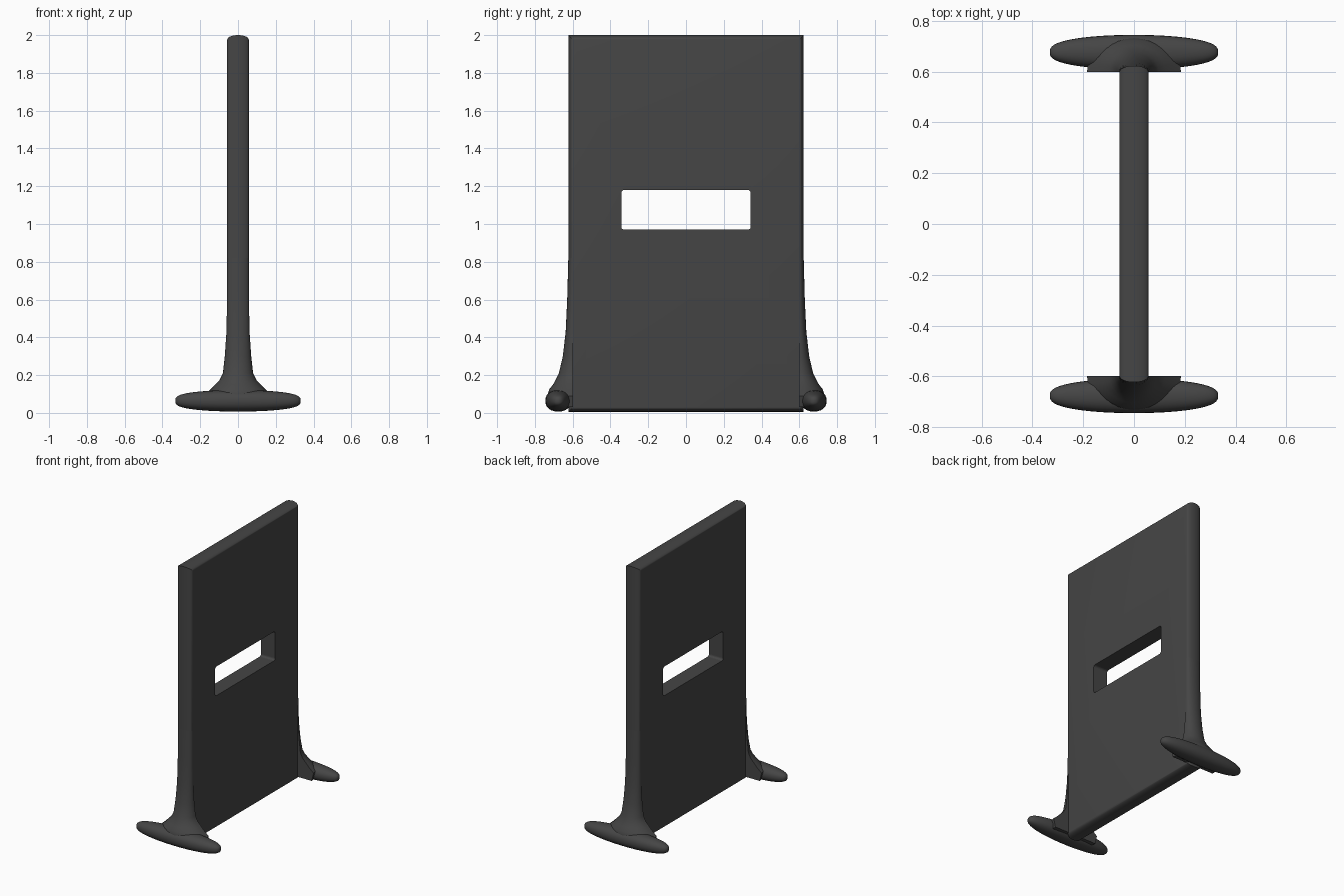
import bpy, bmesh
from math import sin, cos, pi

if "Cube" in bpy.data.objects:
    bpy.data.objects.remove(bpy.data.objects["Cube"])

dark = bpy.data.materials.new("dark_plastic")
dark.diffuse_color = (0.06, 0.06, 0.06, 1)
dark.use_nodes = True
dark.node_tree.nodes["Principled BSDF"].inputs["Base Color"].default_value = dark.diffuse_color


def finish(name, bm):
    bmesh.ops.recalc_face_normals(bm, faces=bm.faces[:])
    me = bpy.data.meshes.new(name)
    bm.to_mesh(me)
    bm.free()
    ob = bpy.data.objects.new(name, me)
    bpy.context.collection.objects.link(ob)
    me.materials.append(dark)
    return ob


def loft(name, rings):
    bm = bmesh.new()
    vs = [[bm.verts.new(p) for p in r] for r in rings]
    n = len(vs[0])
    for a, b in zip(vs, vs[1:]):
        for i in range(n):
            bm.faces.new((a[i], a[(i + 1) % n], b[(i + 1) % n], b[i]))
    bm.faces.new(vs[0])
    bm.faces.new(vs[-1])
    return finish(name, bm)


def smooth(ob, angle):
    bpy.ops.object.select_all(action='DESELECT')
    bpy.context.view_layer.objects.active = ob
    ob.select_set(True)
    bpy.ops.object.shade_smooth_by_angle(angle=angle)


def spow(v, e):
    return abs(v) ** e * (1 if v >= 0 else -1)


# Panel: slices across the thickness, so all four rims are rounded
rings = []
for i in range(17):
    a = pi * i / 16
    x, d = -0.057 * cos(a), 0.025 * (1 - sin(a) ** 0.9)
    y, zt, zb = 0.623 - d, 2 - d, 0.006 + d
    rings.append([(x, -y, zb), (x, y, zb), (x, y, zt), (x, -y, zt)])
panel = loft("panel", rings)

# Viewing slot
bm = bmesh.new()
bmesh.ops.create_cube(bm, size=1)
for v in bm.verts:
    v.co.x *= 0.5
    v.co.y *= 0.685
    v.co.z = v.co.z * 0.21 + 1.075
edges = [e for e in bm.edges if abs(e.verts[0].co.x - e.verts[1].co.x) > 0.1]
bmesh.ops.bevel(bm, geom=edges, offset=0.015, segments=4, profile=0.5, affect='EDGES')
cutter = finish("slot_cutter", bm)
cutter.hide_render = True
cutter.hide_viewport = True
m = panel.modifiers.new("slot", 'BOOLEAN')
m.operation = 'DIFFERENCE'
m.object = cutter
m.solver = 'EXACT'
smooth(panel, 0.7)

# Feet: flattened rounded bars lying across the panel ends
rings = []
for i in range(33):
    a = pi * (0.01 + 0.98 * i / 32)
    x, s = -0.332 * cos(a), sin(a) ** 0.75
    hy, hz = 0.068 * s, 0.057 * s ** 0.85
    rings.append([(x, 0.677 + hy * spow(cos(t), 0.9), 0.064 + hz * spow(sin(t), 0.9))
                  for t in [2 * pi * k / 24 for k in range(24)]])
foot = loft("foot", rings)

# Flares blending the feet up into the panel edges: z, half width, outer y
sections = [(0.03, 0.17, 0.72), (0.09, 0.185, 0.735), (0.125, 0.145, 0.724),
            (0.15, 0.122, 0.704), (0.175, 0.097, 0.69), (0.21, 0.08, 0.673),
            (0.3, 0.070, 0.652), (0.43, 0.061, 0.637), (0.6, 0.058, 0.629),
            (0.82, 0.057, 0.623)]
rings = [[(hx * cos(pi * k / 16), 0.598 + (yo - 0.598) * sin(pi * k / 16) ** 0.9, z)
          for k in range(17)] for z, hx, yo in sections]
flare = loft("foot_flare", rings)

for ob in (foot, flare):
    m = ob.modifiers.new("other_end", 'MIRROR')
    m.use_axis = (False, True, False)
    smooth(ob, 0.9)
